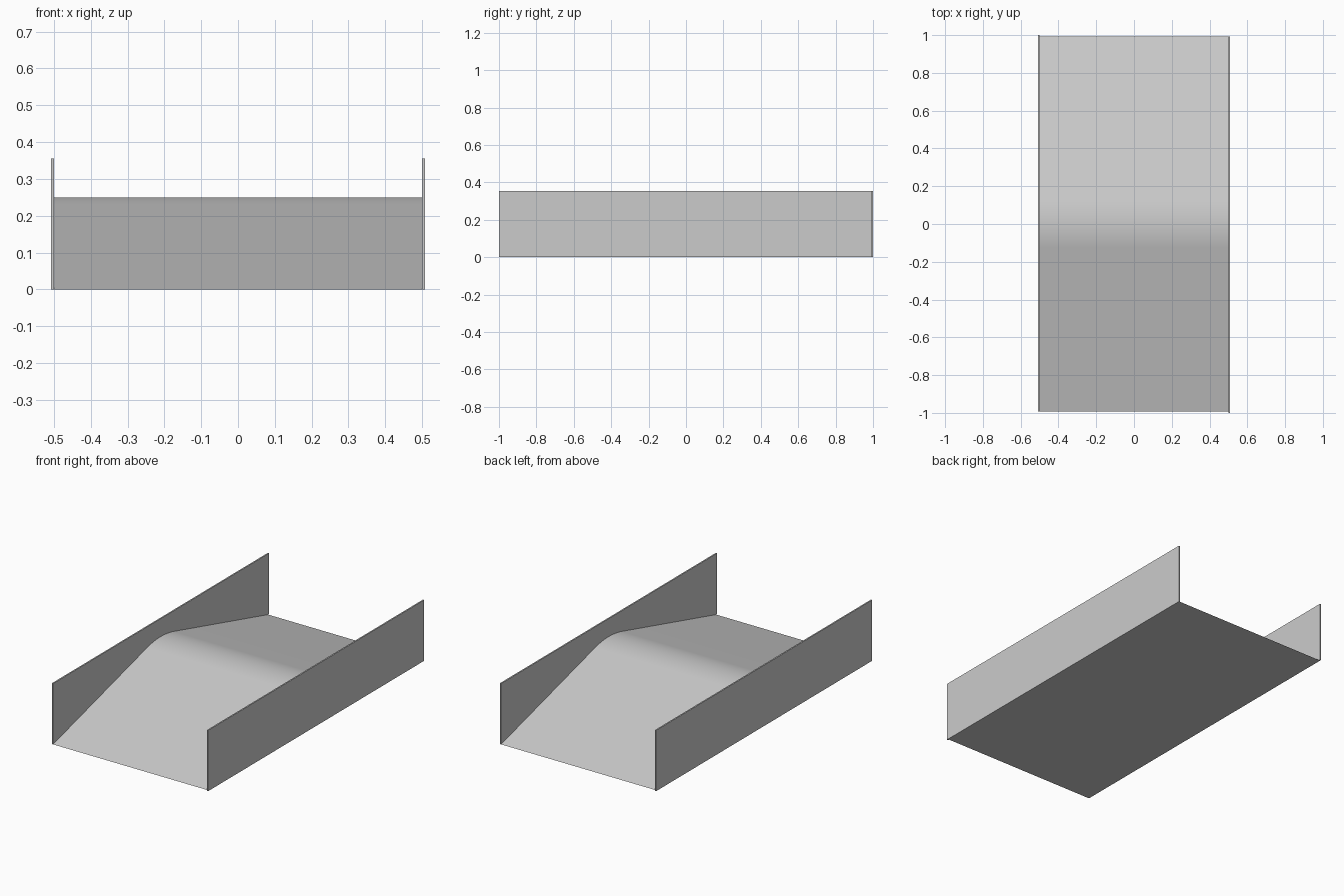
import bpy, bmesh, math

cube = bpy.data.objects.get("Cube")
if cube:
    bpy.data.objects.remove(cube, do_unlink=True)

HALF_WIDTH = 0.5
THICK = 0.008
HALF_LEN = 1 - THICK
PEAK = 0.25
WALL_HEIGHT = 0.355
ROUND = 0.125      # half length of the rounded crest
STEPS = 24

grey = bpy.data.materials.new("light_grey")
grey.use_nodes = True
colour = (0.6, 0.6, 0.6, 1)
grey.diffuse_color = colour
grey.node_tree.nodes["Principled BSDF"].inputs["Base Color"].default_value = colour


def make_object(name, bm):
    bmesh.ops.recalc_face_normals(bm, faces=bm.faces[:])
    mesh = bpy.data.meshes.new(name)
    bm.to_mesh(mesh)
    bm.free()
    mesh.materials.append(grey)
    obj = bpy.data.objects.new(name, mesh)
    bpy.context.collection.objects.link(obj)
    return obj


def prism(name, profile, x0, x1):
    """Extrude a (y, z) outline along x."""
    bm = bmesh.new()
    face = bm.faces.new([bm.verts.new((x0, y, z)) for y, z in profile])
    new = bmesh.ops.extrude_face_region(bm, geom=[face])["geom"]
    verts = [v for v in new if isinstance(v, bmesh.types.BMVert)]
    bmesh.ops.translate(bm, verts=verts, vec=(x1 - x0, 0, 0))
    return make_object(name, bm)


# Double ramp: two straight slopes joined by a tangent arc at the crest
angle = math.atan(PEAK / HALF_LEN)
for _ in range(20):
    radius = ROUND / math.sin(angle)
    sag = radius * (1 / math.cos(angle) - 1)
    angle = math.atan((PEAK + sag) / HALF_LEN)
outline = [(-HALF_LEN, 0)]
for i in range(STEPS + 1):
    a = angle * (2 * i / STEPS - 1)
    outline.append((radius * math.sin(a), PEAK - radius * (1 - math.cos(a))))
outline.append((HALF_LEN, 0))
ramp = prism("ramp", outline, -HALF_WIDTH, HALF_WIDTH)

bpy.ops.object.select_all(action="DESELECT")
ramp.select_set(True)
bpy.context.view_layer.objects.active = ramp
bpy.ops.object.shade_smooth_by_angle(angle=math.radians(10))

# Side walls, each reaching slightly past the ramp at opposite ends
for name, side in (("left_wall", 1), ("right_wall", -1)):
    ends = (-side, side * HALF_LEN)
    wall = [(ends[0], 0), (ends[1], 0), (ends[1], WALL_HEIGHT), (ends[0], WALL_HEIGHT)]
    prism(name, wall, side * HALF_WIDTH, side * (HALF_WIDTH + THICK))
